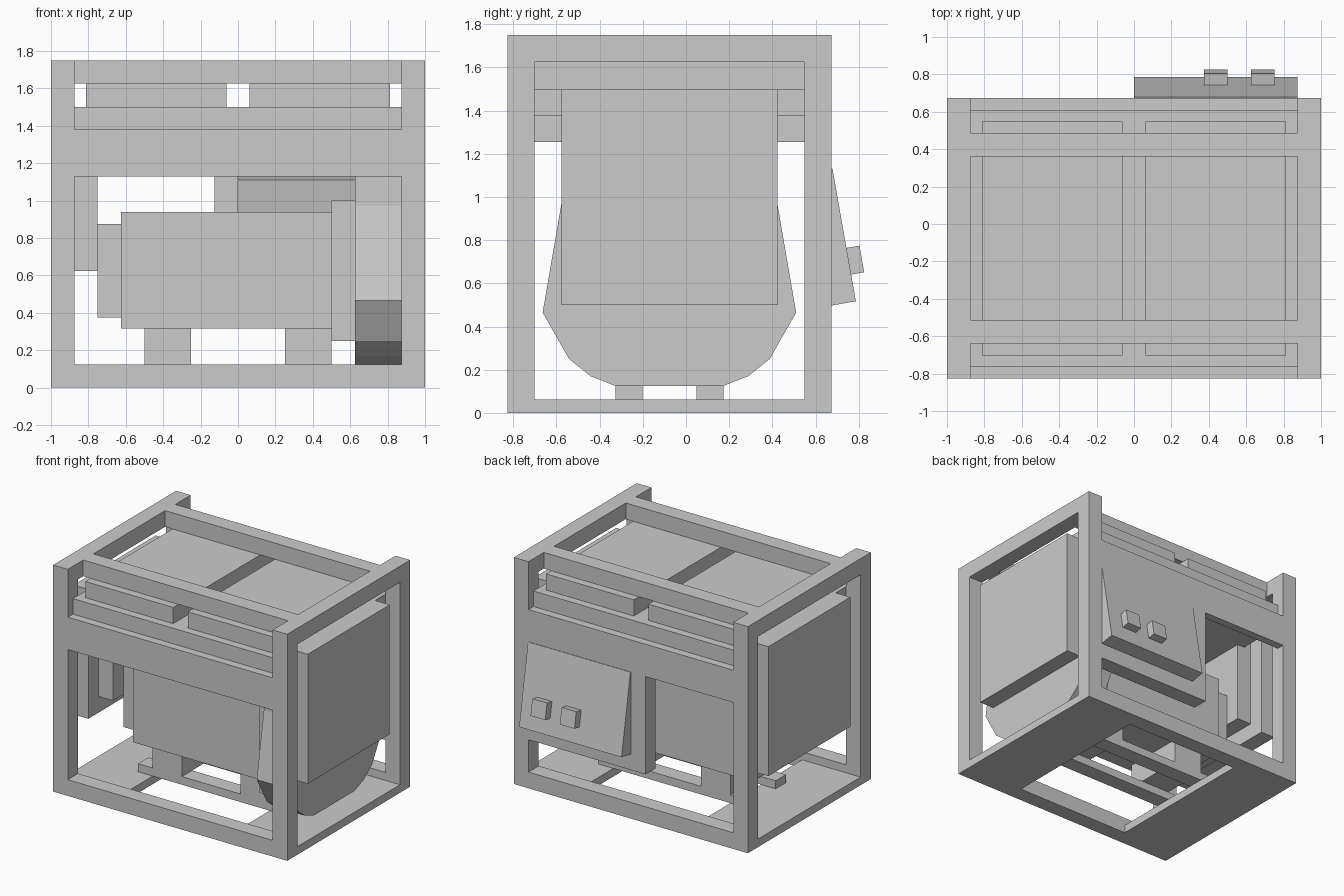
import bpy
import math

if "Cube" in bpy.data.objects:
    bpy.data.objects.remove(bpy.data.objects["Cube"])

CY = -0.077  # the frame's middle plane in y (control panel sticks out behind)


def finish(name, verts, faces):
    mesh = bpy.data.meshes.new(name)
    mesh.from_pydata(verts, [], faces)
    obj = bpy.data.objects.new(name, mesh)
    bpy.context.collection.objects.link(obj)
    return obj


def box(name, x, y, z):
    """Box from (min, max) ranges; y is measured from the frame's middle."""
    v = [(a, b + CY, c) for a in x for b in y for c in z]
    f = [(0, 1, 3, 2), (4, 6, 7, 5), (0, 4, 5, 1),
         (2, 3, 7, 6), (0, 2, 6, 4), (1, 5, 7, 3)]
    return finish(name, v, f)


def span(s, a, b):
    """Range a..b mirrored to side s."""
    return tuple(sorted((s * a, s * b)))


def tilted_box(name, loc, size, angle):
    h = [(-d / 2, d / 2) for d in size]
    obj = box(name, h[0], (h[1][0] - CY, h[1][1] - CY), h[2])
    obj.location = loc
    obj.rotation_euler.x = math.radians(angle)
    return obj


# Outer frame: posts, top rails, end plates, floor plates
for sx, side in ((-1, "left"), (1, "right")):
    xs = span(sx, 0.875, 1)
    for sy, end in ((-1, "front"), (1, "back")):
        box(f"{end}_{side}_post", xs, span(sy, 0.625, 0.75), (0, 1.75))
    box(f"{side}_top_rail", xs, (-0.625, 0.625), (1.625, 1.75))
    box(f"{side}_end_cover", xs, (-0.5, 0.5), (0.5, 1.5))
    box(f"{side}_floor_plate", span(sx, 0.5, 1), (-0.625, 0.625), (0, 0.0625))
    box(f"{side}_tank_lid", span(sx, 0.0625, 0.8125), (-0.625, 0.625), (1.5, 1.625))

# Front and back rails and panels
for sy, end in ((-1, "front"), (1, "back")):
    box(f"{end}_bottom_rail", (-0.875, 0.875), span(sy, 0.625, 0.75), (0, 0.125))
    box(f"{end}_top_crossbar", (-0.875, 0.875), span(sy, 0.4375, 0.5625), (1.625, 1.75))
    box(f"{end}_panel", (-0.875, 0.875), span(sy, 0.6875, 0.75), (1.13, 1.38))
    box(f"{end}_mount_rail", (-0.625, 0.625), span(sy, 0.125, 0.25), (0.0625, 0.125))

# Fuel tank
box("tank_body", (-0.875, 0.875), (-0.6875, 0.6875), (1.375, 1.5))
box("tank_base", (-0.8125, 0.8125), (-0.625, 0.625), (1.255, 1.375))

# Engine and its neighbours
box("engine_block", (-0.625, 0.5), (-0.3125, 0.3125), (0.315, 0.94))
box("alternator", (-0.75, -0.625), (-0.25, 0.25), (0.375, 0.875))
box("left_inner_housing", (-0.875, -0.75), (-0.375, 0.375), (0.625, 1.375))
box("flywheel_plate", (0.5, 0.625), (-0.375, 0.375), (0.25, 1.0))
for sx, side in ((-1, "left"), (1, "right")):
    box(f"{side}_engine_foot", span(sx, 0.25, 0.5), (-0.25, 0.25), (0.125, 0.315))

# Fan shroud: faceted profile extruded along x
half = [(0.25, 0.125), (0.365, 0.17), (0.465, 0.25), (0.587, 0.465),
        (0.5, 0.97), (0.5, 1.255)]
loop = half + [(-y, z) for y, z in reversed(half)]
n = len(loop)
verts = [(x, y + CY, z) for x in (0.625, 0.875) for y, z in loop]
faces = [tuple(reversed(range(n))), tuple(range(n, 2 * n))]
faces += [(i, (i + 1) % n, (i + 1) % n + n, i + n) for i in range(n)]
finish("fan_shroud", verts, faces)

# Control panel on the back with its bracket and switches
box("panel_post", (-0.125, 0), (0.625, 0.75), (0.375, 1.255))
box("panel_bottom_rail", (0, 0.875), (0.625, 0.75), (0.375, 0.5))
tilted_box("control_panel", (0.4375, 0.671, 0.814), (0.875, 0.125, 0.625), 10)
for i, x in enumerate((0.4375, 0.6875)):
    tilted_box(f"switch_{i + 1}", (x, 0.780, 0.707), (0.125, 0.07, 0.125), 10)
